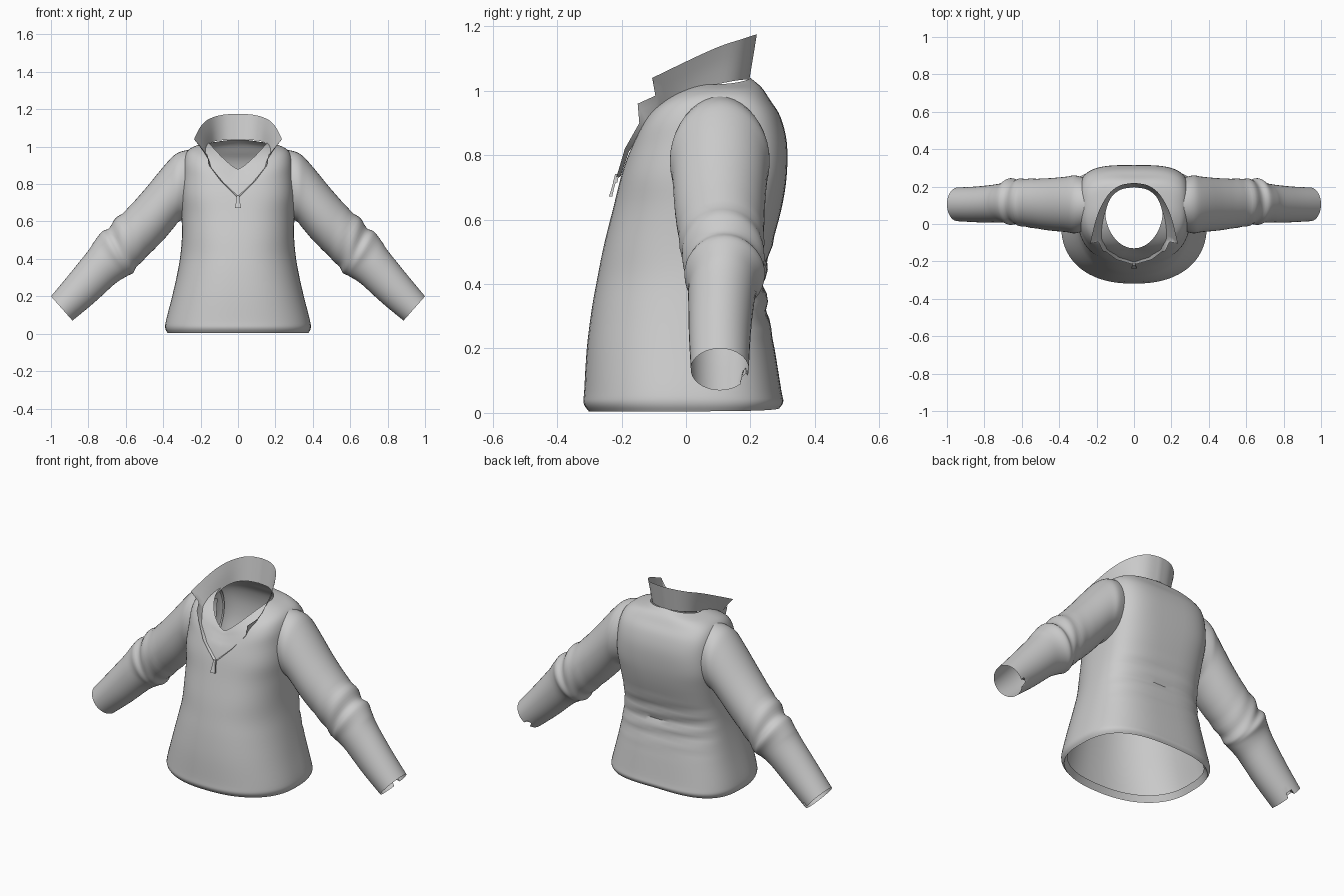
import bpy, bmesh, math
from math import sin, cos, pi

if "Cube" in bpy.data.objects:
    bpy.data.objects.remove(bpy.data.objects["Cube"])


def smooth_rows(rows, steps):
    """Catmull-Rom through tuples of numbers."""
    out = []
    for i in range(len(rows) - 1):
        p = [rows[max(0, min(len(rows) - 1, i + k))] for k in (-1, 0, 1, 2)]
        for j in range(steps):
            t = j / steps
            out.append(tuple(
                0.5 * (2 * b + (c - a) * t + (2 * a - 5 * b + 4 * c - d) * t * t
                       + (3 * b - a - 3 * c + d) * t ** 3) for a, b, c, d in zip(*p)))
    return out + [rows[-1]]


def loft(name, rings, closed=True, cap=False, mirror=False, drop=None, angle=40):
    bm = bmesh.new()
    rows = [[bm.verts.new(p) for p in r] for r in rings]
    n = len(rows[0])
    for a, b in zip(rows, rows[1:]):
        for i in range(n if closed else n - 1):
            j = (i + 1) % n
            bm.faces.new((a[i], a[j], b[j], b[i]))
    if cap:
        bm.faces.new(rows[0][::-1])
        bm.faces.new(rows[-1])
    if drop:
        gone = [f for f in bm.faces if drop(f.calc_center_median())]
        bmesh.ops.delete(bm, geom=gone, context='FACES')
    bmesh.ops.recalc_face_normals(bm, faces=bm.faces)
    me = bpy.data.meshes.new(name)
    bm.to_mesh(me)
    bm.free()
    ob = bpy.data.objects.new(name, me)
    bpy.context.collection.objects.link(ob)
    if mirror:
        m = ob.modifiers.new("mirror", 'MIRROR')
        m.use_clip = True
    bpy.ops.object.select_all(action='DESELECT')
    ob.select_set(True)
    bpy.context.view_layer.objects.active = ob
    bpy.ops.object.shade_smooth_by_angle(angle=math.radians(angle))
    return ob


# Torso: z front/side/back, y front/centre/back, half width, squareness
body_rows = [
    (.005, .005, .015, -.302, 0, .290, .377, 2.3),
    (.03, .03, .035, -.318, 0, .302, .389, 2.3),
    (.07, .07, .07, -.316, 0, .296, .385, 2.3),
    (.20, .20, .20, -.308, .01, .275, .352, 2.3),
    (.32, .32, .32, -.293, .03, .253, .325, 2.3),
    (.42, .42, .42, -.275, .05, .245, .308, 2.3),
    (.52, .52, .52, -.255, .06, .267, .300, 2.4),
    (.64, .64, .64, -.225, .08, .298, .302, 2.5),
    (.74, .74, .74, -.200, .09, .313, .305, 2.8),
    (.80, .84, .84, -.178, .10, .313, .300, 2.8),
    (.83, .92, .92, -.160, .10, .293, .293, 2.8),
    (.855, .975, .97, -.145, .10, .262, .272, 2.6),
    (.87, 1.005, 1.01, -.137, .10, .235, .225, 2.3),
    (.88, 1.02, 1.04, -.130, .08, .200, .155, 2.0),
]


def body_ring(row, n=72):
    zf, zs, zb, yf, yc, yb, w, sq = row
    ring = []
    for i in range(n):
        c, s = cos(2 * pi * i / n), sin(2 * pi * i / n)
        e = 2 / (sq + (.7 if s > 0 and sq > 2.2 else 0))
        u, v = math.copysign(abs(c) ** e, c), abs(s) ** e
        z = zs + ((zb if s > 0 else zf) - zs) * (1 - min(1, abs(u)) ** 1.3)
        y = yc + ((yb if s > 0 else yf) - yc) * v
        # waist folds on the back
        if s > 0 and .22 < zs < .56:
            y += .007 * s * sin(zs * 75 + 2 * u) * sin((zs - .22) / .34 * pi)
        ring.append((w * u, y, z))
    return ring


def in_armhole(c):
    return abs(c.x) > .26 and ((c.z - .79) / .15) ** 2 + ((c.y - .105) / .115) ** 2 < 1


hem = [(.04, .04, .045, -.285, 0, .272, .36, 2.3)]
loft("torso", [body_ring(r) for r in hem + smooth_rows(body_rows, 4)], drop=in_armhole)

# Sleeve: top edge x,z, bottom edge x,z, y centre, half depth
sleeve_rows = [
    (.25, .985, .275, .61, .105, .142),
    (.32, .968, .315, .60, .105, .155),
    (.38, .915, .345, .565, .105, .148),
    (.50, .77, .40, .50, .105, .140),
    (.60, .66, .47, .43, .11, .132),
    (.66, .61, .53, .37, .115, .128),
    (.695, .56, .555, .335, .118, .119),
    (.735, .54, .575, .315, .12, .124),
    (.77, .49, .60, .305, .115, .110),
    (.80, .445, .66, .265, .11, .103),
    (.90, .32, .77, .165, .105, .096),
    (1.0, .20, .885, .07, .105, .090),
]


def sleeve_ring(row, last, n=40):
    tx, tz, bx, bz, yc, h = row
    ring = []
    for i in range(n):
        a = 2 * pi * i / n
        # elbow creases run obliquely round the arm
        k = 1 + .022 * sin(tx * 95 + 3 * cos(a)) * math.exp(-((tx - .68) / .09) ** 2)
        c, s = cos(a) * k, sin(a) * k
        x, z = (tx + bx) / 2 + c * (tx - bx) / 2, (tz + bz) / 2 + c * (tz - bz) / 2
        if last and i in (13, 14):  # cuff slit
            x, z = x - .03, z + .035
        ring.append((x, yc + h * s, z))
    return ring


sl = smooth_rows(sleeve_rows, 4)
loft("sleeves", [sleeve_ring(r, r is sl[-1]) for r in sl], mirror=True)

# Collar: base xyz, top-edge xyz, from back centre round to the notch and V point
collar_back = [
    (0, .197, 1.035, 0, .220, 1.175),
    (.07, .184, 1.035, .07, .208, 1.172),
    (.12, .145, 1.03, .125, .172, 1.16),
    (.148, .08, 1.015, .168, .11, 1.14),
    (.16, 0, .98, .202, .03, 1.105),
    (.155, -.07, .935, .235, -.105, 1.04),
]
lapel = [
    (.15, -.09, .915, .19, -.095, .985),
    (.145, -.115, .895, .165, -.150, .96),
    (.14, -.13, .885, .155, -.145, .90),
    (.08, -.178, .81, .095, -.190, .82),
    (0, -.203, .735, 0, -.218, .725),
]


def collar_strip(r):
    b, t = r[:3], r[3:]
    return [tuple(p + (q - p) * f for p, q in zip(b, t)) for f in (0, .33, .67, 1)]


loft("collar", [collar_strip(r) for r in smooth_rows(collar_back, 4) + lapel],
     closed=False, mirror=True, angle=50)


# Zip slider and hanging pull
def box_ring(y, z, w, d):
    return [(-w, y - d, z), (w, y - d, z), (w, y + d, z), (-w, y + d, z)]


loft("zip_slider", [box_ring(-.214, .742, .006, .006), box_ring(-.22, .715, .009, .007)],
     cap=True)
loft("zip_pull", [box_ring(-.218, .73, .007, .004), box_ring(-.228, .695, .012, .004),
                  box_ring(-.234, .672, .015, .005)], cap=True)
